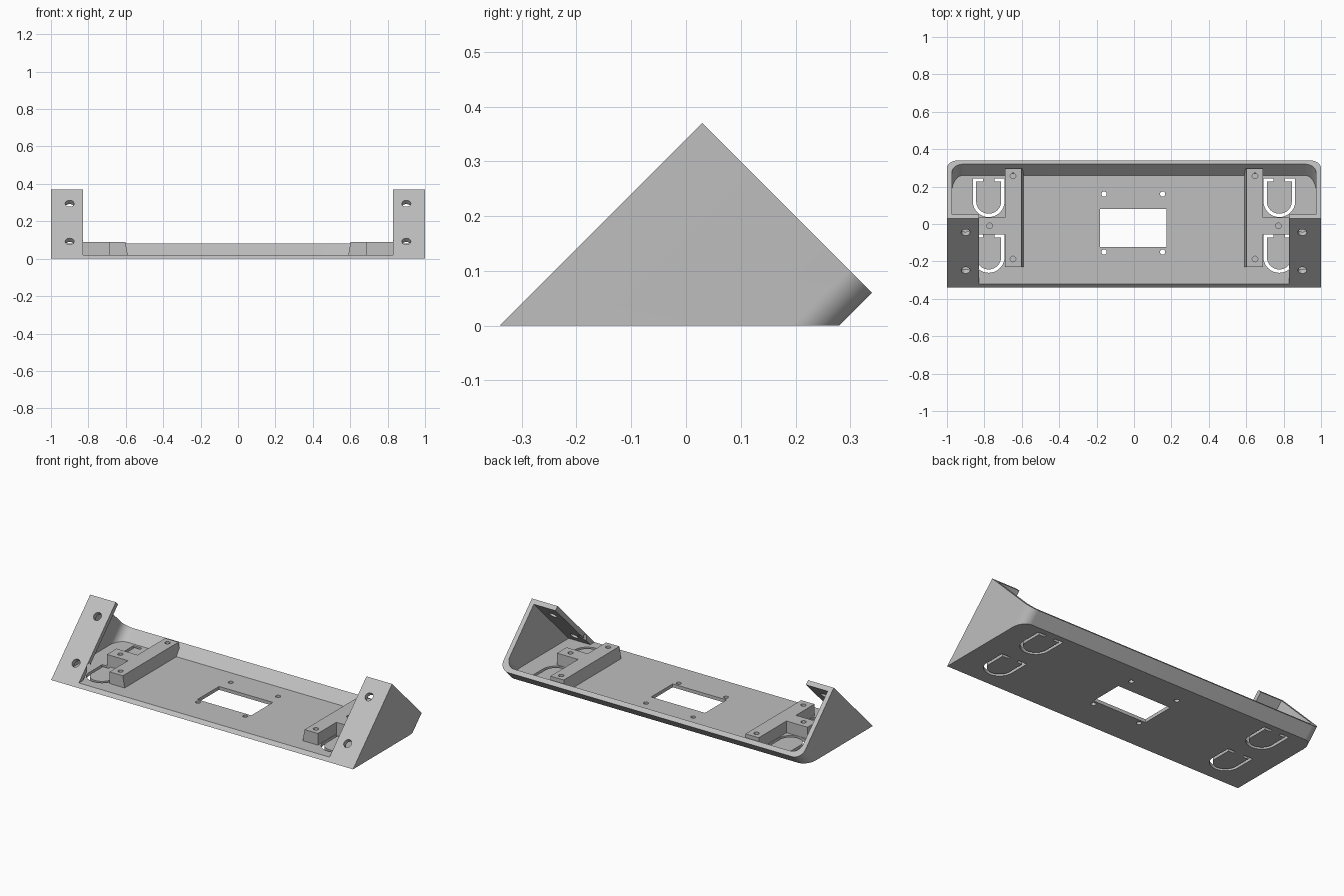
import bpy, bmesh
from math import sin, cos, pi, sqrt
from mathutils import Vector

cube = bpy.data.objects.get("Cube")
if cube:
    bpy.data.objects.remove(cube)

grey = bpy.data.materials.new("light_grey")
grey.use_nodes = True
grey.diffuse_color = (0.52, 0.52, 0.52, 1)
grey.node_tree.nodes["Principled BSDF"].inputs["Base Color"].default_value = grey.diffuse_color


def prism(name, lower, upper):
    """Solid between two matching outlines."""
    bm = bmesh.new()
    a = [bm.verts.new(p) for p in lower]
    b = [bm.verts.new(p) for p in upper]
    bm.faces.new(a)
    bm.faces.new(b)
    n = len(a)
    for i in range(n):
        j = (i + 1) % n
        bm.faces.new((a[i], a[j], b[j], b[i]))
    bmesh.ops.recalc_face_normals(bm, faces=bm.faces)
    mesh = bpy.data.meshes.new(name)
    bm.to_mesh(mesh)
    bm.free()
    mesh.materials.append(grey)
    obj = bpy.data.objects.new(name, mesh)
    bpy.context.collection.objects.link(obj)
    return obj


def upright(name, outline, z0, z1):
    return prism(name, [(x, y, z0) for x, y in outline], [(x, y, z1) for x, y in outline])


def circle(cx, cy, rx, ry, n=24):
    return [(cx + rx * cos(2 * pi * i / n), cy + ry * sin(2 * pi * i / n)) for i in range(n)]


def box_outline(x0, x1, y0, y1):
    return [(x0, y0), (x1, y0), (x1, y1), (x0, y1)]


def tilted(x, d, s):
    """Point in the 45 degree frame: d = y - z, s = y + z."""
    return (x, (d + s) / 2, (s - d) / 2)


def tray(name, half, front, back, top, radius, floor):
    """Tilted tray solid, rounded at the two back corners and cut flat at the floor."""
    outline = [(-half, front), (half, front)]
    for side, start in ((1, 0), (-1, pi / 2)):
        for i in range(13):
            a = start + pi / 2 * i / 12
            outline.append((side * (half - radius) + radius * cos(a),
                            back + radius * sqrt(2) * (sin(a) - 1)))
    return prism(name, [(x, d + floor, floor) for x, d in outline],
                 [tilted(x, d, top) for x, d in outline])


def cut(target, cutter):
    mod = target.modifiers.new("cut", "BOOLEAN")
    mod.operation = "DIFFERENCE"
    mod.solver = "EXACT"
    mod.object = cutter
    bpy.context.view_layer.update()
    deps = bpy.context.evaluated_depsgraph_get()
    mesh = bpy.data.meshes.new_from_object(target.evaluated_get(deps))
    target.modifiers.clear()
    target.data = mesh
    bpy.data.objects.remove(cutter)


def ribbon(path, half):
    """Outline of constant width around an open path."""
    pts = [Vector(p) for p in path]
    left, right = [], []
    for i, p in enumerate(pts):
        t0 = (p - pts[i - 1]).normalized() if i else (pts[1] - p).normalized()
        t1 = (pts[i + 1] - p).normalized() if i < len(pts) - 1 else t0
        t = (t0 + t1).normalized()
        off = Vector((-t.y, t.x)) * half / t.dot(t1)
        left.append(tuple(p + off))
        right.append(tuple(p - off))
    return left + right[::-1]


# Shell: floor, side walls, low back wall and sloped front
shell = tray("shell", 1.0, -0.34, 0.28, 0.40, 0.06, 0)
cut(shell, tray("cavity", 0.973, -0.30, 0.24, 0.60, 0.06, 0.02))
# Open the middle of the front so only the two end tabs remain
cut(shell, upright("front_opening", box_outline(-0.83, 0.83, -0.6, 0.1), 0.02, 0.6))

# Floor window with its four screw holes
cut(shell, upright("window", box_outline(-0.182, 0.175, -0.124, 0.08), -0.1, 0.1))
for x in (-0.16, 0.153):
    for y in (-0.15, 0.16):
        cut(shell, upright("floor_hole", circle(x, y, 0.014, 0.014), -0.1, 0.1))

# Hooked U slots in the floor and screw holes in the tabs
r, top, tip = 0.076, 0.113, 0.03
slot = [(-tip, top), (-r, top)]
slot += [(r * cos(pi + pi * i / 20), r * sin(pi + pi * i / 20)) for i in range(21)]
slot += [(r, top), (tip, top)]
for side in (-1, 1):
    for cy in (0.122, -0.176):
        outline = [(side * 0.777 + x, cy + y) for x, y in ribbon(slot, 0.009)]
        cut(shell, upright("slot", outline, -0.1, 0.1))
    for s in (0.25, -0.155):
        ring = circle(side * 0.9, s, 0.024, 0.024 * sqrt(2))
        cut(shell, prism("tab_hole", [tilted(x, -0.45, v) for x, v in ring],
                         [tilted(x, -0.28, v) for x, v in ring]))

# T-shaped mounting bars with blind screw holes
parts = [shell]
for side, label in ((1, "left"), (-1, "right")):
    def bar_outline(inner):
        pts = [(inner, -0.23), (0.69, -0.23), (0.69, -0.055), (0.83, -0.055),
               (0.83, 0.035), (0.69, 0.035), (0.69, 0.297), (inner, 0.297)]
        return [(side * x, y) for x, y in pts]
    bar = prism(label + "_mounting_bar", [(x, y, 0.02) for x, y in bar_outline(0.59)],
                [(x, y, 0.09) for x, y in bar_outline(0.602)])
    for x, y in ((0.647, 0.257), (0.647, -0.187), (0.772, -0.01)):
        cut(bar, upright("bar_hole", circle(side * x, y, 0.015, 0.015), 0.03, 0.2))
    parts.append(bar)

# Smooth the rounded corners and bores, keep edges sharp
bpy.ops.object.select_all(action="DESELECT")
for obj in parts:
    obj.select_set(True)
bpy.context.view_layer.objects.active = shell
bpy.ops.object.shade_smooth_by_angle(angle=pi / 6)
